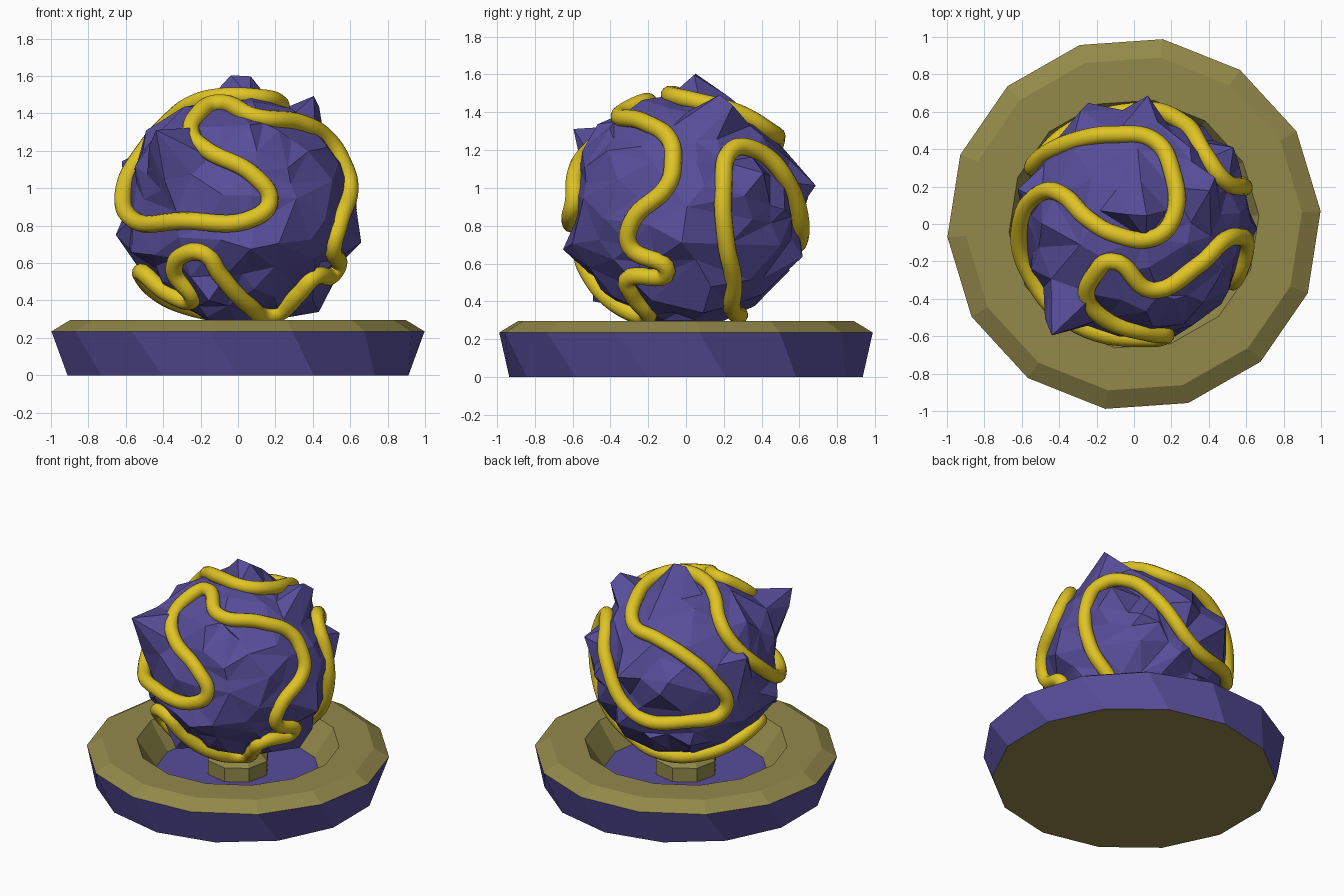
import bpy, bmesh
from math import sin, cos, radians, tau
from mathutils import Vector, noise

cube = bpy.data.objects.get("Cube")
if cube:
    bpy.data.objects.remove(cube, do_unlink=True)


def material(name, rgb):
    mat = bpy.data.materials.new(name)
    mat.use_nodes = True
    mat.diffuse_color = (*rgb, 1)
    mat.node_tree.nodes["Principled BSDF"].inputs["Base Color"].default_value = (*rgb, 1)
    return mat


PURPLE = material("purple", (0.095, 0.075, 0.32))
YELLOW = material("yellow", (0.74, 0.55, 0.018))
OLIVE = material("olive", (0.29, 0.25, 0.068))
CENTRE = Vector((0, 0, 0.88))


def add_object(name, data, *mats):
    obj = bpy.data.objects.new(name, data)
    bpy.context.collection.objects.link(obj)
    for mat in mats:
        data.materials.append(mat)
    return obj


def mesh_object(name, bm, *mats):
    mesh = bpy.data.meshes.new(name)
    bm.to_mesh(mesh)
    bm.free()
    return add_object(name, mesh, *mats)


def direction(longitude, latitude):
    lon, lat = radians(longitude), radians(latitude)
    return Vector((cos(lat) * cos(lon), cos(lat) * sin(lon), sin(lat)))


def lathe(name, sides, rings, mats, purple_bands=(), purple_top=False):
    """Stack rings of (radius, height, twist) into a closed faceted solid."""
    bm = bmesh.new()
    loops = []
    for radius, z, twist in rings:
        angles = [radians(twist) + tau * i / sides for i in range(sides)]
        loops.append([bm.verts.new((radius * cos(a), radius * sin(a), z)) for a in angles])
    for band, (low, high) in enumerate(zip(loops, loops[1:])):
        for i in range(sides):
            j = (i + 1) % sides
            face = bm.faces.new((low[i], low[j], high[j], high[i]))
            face.material_index = int(band in purple_bands)
    bm.faces.new(loops[0][::-1])
    bm.faces.new(loops[-1]).material_index = int(purple_top)
    mesh_object(name, bm, *mats)


# Fourteen-sided dish: outer wall, bevelled rim, sunken floor
lathe("dish", 14,
      [(0.935, 0, 12.86), (1, 0.235, 4), (0.9, 0.295, 4), (0.67, 0.295, 4), (0.54, 0.1, 4)],
      (OLIVE, PURPLE), purple_bands=(0,), purple_top=True)

# Short stem between the floor and the ball
lathe("stem", 8, [(0.21, 0.09, 10), (0.21, 0.2, 10), (0.14, 0.27, 10)], (OLIVE,))

# One closed cord winding around the ball, as (longitude, latitude) knots
over_top = [(180, 11), (160, 35), (158, 49), (173, 66), (207, 79), (325, 78), (9, 70), (54, 56)]
down_back = [(77, 42), (102, 38), (124, 29), (141, 14), (150, -7), (125, -14), (92, -14)]
side_arch = [(63, 15), (44, 31), (27, 31), (19, 11), (21, -16), (30, -36), (43, -55)]
underneath = [(90, -63), (140, -56), (174, -42), (191, -32), (211, -46), (232, -50)]
front_arch = [(230, -31), (240, -22), (252, -22), (259, -33), (277, -53), (312, -64)]
zigzag = [(319, -45), (322, -36), (349, -31), (330, -18), (332, -6), (351, 13), (353, 24)]
crown = [(350, 37), (327, 49), (285, 54), (239, 68), (232, 56), (237, 42)]
front_bend = [(251, 32), (279, 17), (286, 5), (279, -3), (241, -5), (207, -5)]
route = (over_top + down_back + side_arch + underneath
         + front_arch + zigzag + crown + front_bend)
path = [CENTRE + direction(*knot) * Vector((0.61, 0.61, 0.64)).length / 3 ** 0.5
        for knot in route]

curve = bpy.data.curves.new("cord", "CURVE")
curve.dimensions = "3D"
curve.bevel_depth = 0.047
curve.bevel_resolution = 4
curve.resolution_u = 8
spline = curve.splines.new("BEZIER")
spline.bezier_points.add(len(path) - 1)
spline.use_cyclic_u = True
spline.use_smooth = True
for knot, p in zip(spline.bezier_points, path):
    knot.co = p
    knot.handle_left_type = knot.handle_right_type = "AUTO"
add_object("cord", curve, YELLOW)

# Craggy ball: noise, a few (longitude, latitude, reach) peaks, and a groove for the cord
peaks = [
    (90, 86, 0.74), (32, 53, 0.78), (232, 30, 0.86), (167, 24, 0.72), (0, -14, 0.68),
    (82, 10, 0.7), (111, 10, 0.7), (32, 13, 0.72), (279, -15, 0.69), (189, -12, 0.67),
    (249, -40, 0.72), (13, -51, 0.7),
]
samples = [a.lerp(b, t / 4) for a, b in zip(path, path[1:] + path[:1]) for t in range(4)]
bm = bmesh.new()
bmesh.ops.create_icosphere(bm, subdivisions=4, radius=1)
for v in bm.verts:
    d = v.co.normalized()
    r = 0.615 + 0.05 * noise.noise(d * 3.1) + 0.055 * noise.noise(d * 7 + Vector((3, 1, 2)))
    for lon, lat, reach in peaks:
        nearness = max(0, 1 - d.angle(direction(lon, lat)) / 0.3)
        r += max(0, reach - r) * nearness
    p = CENTRE + d * r
    gap, cord_radius = min(((p - s).length, (s - CENTRE).length) for s in samples)
    if gap < 0.11:
        r = min(r, cord_radius - 0.005)
    v.co = CENTRE + d * r
ball = mesh_object("craggy_ball", bm, PURPLE)
facets = ball.modifiers.new("facets", "DECIMATE")
facets.ratio = 0.26
